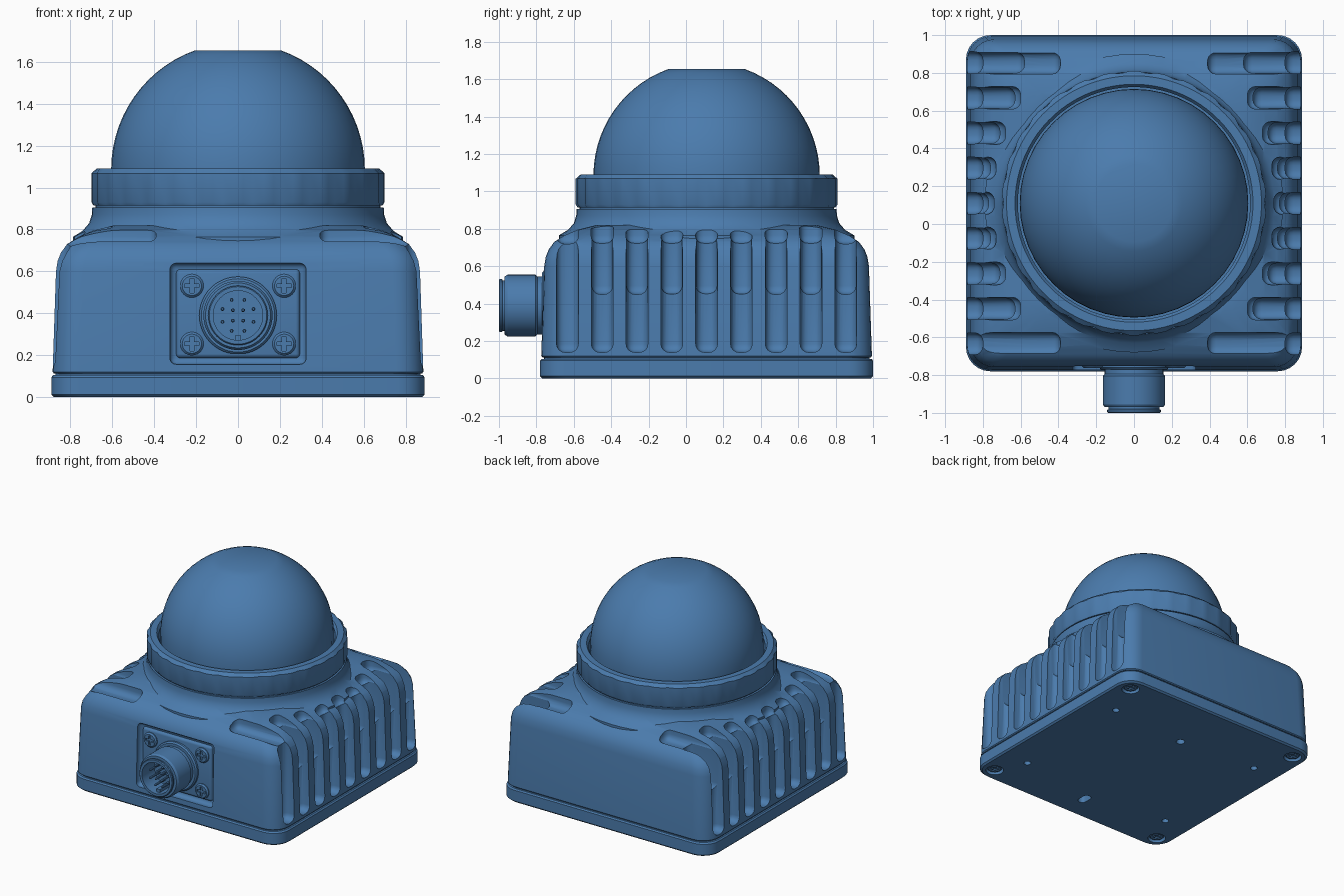
import bpy, bmesh, math
from mathutils import Matrix

CY = 0.11  # housing centre along y

if "Cube" in bpy.data.objects:
    bpy.data.objects.remove(bpy.data.objects["Cube"])

blue = bpy.data.materials.new("steel_blue")
blue.use_nodes = True
blue.diffuse_color = (0.07, 0.2, 0.42, 1)
blue.node_tree.nodes["Principled BSDF"].inputs["Base Color"].default_value = (0.07, 0.2, 0.42, 1)


def finish(name, bm, loc=(0, 0, 0), rot_x=0):
    bmesh.ops.remove_doubles(bm, verts=bm.verts, dist=1e-5)
    bmesh.ops.recalc_face_normals(bm, faces=bm.faces)
    mesh = bpy.data.meshes.new(name)
    bm.to_mesh(mesh)
    bm.free()
    mesh.materials.append(blue)
    ob = bpy.data.objects.new(name, mesh)
    ob.location = loc
    ob.rotation_euler.x = rot_x
    bpy.context.collection.objects.link(ob)
    return ob


def bridge(bm, rings):
    for a, b in zip(rings, rings[1:]):
        for i in range(len(a)):
            j = (i + 1) % len(a)
            bm.faces.new((a[i], a[j], b[j], b[i]))


def lathe(name, profile, n=64, loc=(0, 0, 0), rot_x=0, notch=None):
    """Revolve (radius, height) points; notch(i, r) may change the radius."""
    bm = bmesh.new()
    rings = []
    for r, z in profile:
        ring = []
        for i in range(n):
            a = 2 * math.pi * i / n
            q = notch(i, r) if notch else r
            ring.append(bm.verts.new((q * math.cos(a), q * math.sin(a), z)))
        rings.append(ring)
    bridge(bm, rings)
    return finish(name, bm, loc, rot_x)


def loft(name, levels, half=0.89, radius=0.13, steps=6):
    """Stack rounded rectangles given as (inset, height)."""
    bm = bmesh.new()
    rings = []
    for inset, z in levels:
        c = half - inset - radius
        ring = []
        for k, (sx, sy) in enumerate([(1, 1), (-1, 1), (-1, -1), (1, -1)]):
            for s in range(steps + 1):
                a = (k + s / steps) * math.pi / 2
                ring.append(bm.verts.new((sx * c + radius * math.cos(a),
                                          CY + sy * c + radius * math.sin(a), z)))
        rings.append(ring)
    bridge(bm, rings)
    bm.faces.new(rings[0])
    bm.faces.new(rings[-1])
    return finish(name, bm)


def boxes(name, bounds, bevel=0.0, loc=(0, 0, 0)):
    """One mesh of bevelled boxes given as (x0, x1, y0, y1, z0, z1)."""
    bm = bmesh.new()
    for x0, x1, y0, y1, z0, z1 in bounds:
        mid = Matrix.Translation(((x0 + x1) / 2, (y0 + y1) / 2, (z0 + z1) / 2))
        bmesh.ops.create_cube(bm, size=1, matrix=mid @ Matrix.Diagonal((x1 - x0, y1 - y0, z1 - z0, 1)))
    if bevel:
        bmesh.ops.bevel(bm, geom=bm.edges[:], offset=bevel, segments=4, profile=0.5, affect='EDGES')
    return finish(name, bm, loc)


def boolean(target, cutter, operation='DIFFERENCE'):
    cutter.hide_render = True
    bpy.context.view_layer.update()
    mod = target.modifiers.new("cut", 'BOOLEAN')
    mod.object, mod.operation, mod.solver = cutter, operation, 'EXACT'
    mod.use_self = True
    bpy.context.view_layer.objects.active = target
    bpy.ops.object.modifier_apply(modifier=mod.name)
    bpy.data.objects.remove(cutter)


# Base plate and housing shell
base = loft("base_plate", [(0.012, 0), (0, 0.012), (0, 0.095), (0.008, 0.105)])
gasket = loft("gasket", [(0.02, 0.09), (0.02, 0.13)])
body = loft("housing", [(0.012, 0.113), (0.006, 0.12), (0.022, 0.6), (0.03, 0.65), (0.046, 0.69),
                        (0.075, 0.73), (0.13, 0.765), (0.2, 0.795), (0.3, 0.82)])
neck = lathe("neck", [(0, 0.6), (0.79, 0.6), (0.79, 0.765), (0.74, 0.795), (0.71, 0.83),
                      (0.697, 0.87), (0.695, 0.905), (0, 0.905)], loc=(0, CY, 0))
boolean(body, neck, 'UNION')

# Cooling slots: side groove, deep pocket and roof channel
ends = [0.74, 0.73, 0.68, 0.6, 0.39]
grooves, pockets, channels = [], [], []
for i in range(-4, 5):
    y = CY + 0.186 * i
    end = ends[abs(i)]
    deep = 0.58 if abs(i) == 4 else end + 0.03
    for s in (-1, 1):
        def slot(x, w, z):
            xs = sorted((s * x, s * 1.1))
            return (*xs, y - w, y + w, z, 1.1)
        grooves.append(slot(0.8, 0.058, 0.14))
        if i != -4:
            pockets.append(slot(deep, 0.055, 0.45))
        channels.append(slot(end, 0.06, 0.72))
for name, group in (("grooves", grooves), ("pockets", pockets), ("channels", channels)):
    boolean(body, boxes(name, group, 0.045))

# Recessed connector panel
boolean(body, boxes("panel_recess", [(-0.325, 0.325, -1, -0.725, 0.157, 0.64)], 0.03))
panel = boxes("connector_panel", [(-0.295, 0.295, -0.745, -0.68, 0.187, 0.61)], 0.02)

# Underside holes
for x in (-1, 1):
    for y in (-1, 1):
        boolean(base, lathe("screw_hole", [(0, -0.1), (0.065, -0.1), (0.065, 0.035), (0, 0.035)], 24,
                            (x * 0.775, CY + y * 0.775, 0)))
        boolean(base, lathe("mount_hole", [(0, -0.1), (0.026, -0.1), (0.026, 0.07), (0, 0.07)], 20,
                            (x * 0.66, 0.075 + y * 0.505, 0)))
boolean(base, lathe("locating_hole", [(0, -0.1), (0.032, -0.1), (0.032, 0.07), (0, 0.07)], 20, (0, 0.53, 0)))
boolean(base, boxes("locating_slot", [(-0.032, 0.032, -0.62, -0.51, -0.1, 0.07)], 0.028))

# Threaded retaining ring with grip notches
lathe("retaining_ring", [(0.615, 0.915), (0.615, 1.07), (0.63, 1.09), (0.675, 1.09), (0.7, 1.068),
                         (0.7, 0.93), (0.69, 0.915), (0.615, 0.915)], 90, (0, CY, 0),
      notch=lambda i, r: 0.69 if r == 0.7 and i % 3 == 0 else r)
lathe("ring_seal", [(0, 0.89), (0.68, 0.89), (0.68, 0.93), (0, 0.93)], loc=(0, CY, 0))

# Dome with flat top
R, top = 0.605, 0.205
limit = math.acos(top / R)
arc = [(R * math.cos(limit * k / 14), 1.085 + R * math.sin(limit * k / 14)) for k in range(15)]
lathe("dome", [(0, 0.92), (R, 0.92)] + arc + [(0, arc[-1][1])], 48, (0, CY, 0))

# Round connector, axis along -y
front = math.pi / 2
lathe("connector", [(0, 0), (0.185, 0), (0.185, 0.03), (0.175, 0.04), (0.155, 0.04), (0.155, 0.065),
                    (0.165, 0.075), (0.165, 0.225), (0.155, 0.24), (0.135, 0.24), (0.135, 0.25),
                    (0.142, 0.255), (0.142, 0.265), (0.137, 0.27), (0.118, 0.27), (0.118, 0.12),
                    (0, 0.12)], 48, (0, -0.73, 0.39), front)
boxes("connector_key", [(-0.015, 0.015, -0.97, -0.84, 0.27, 0.295)])
for count, radius in ((8, 0.08), (4, 0.035)):
    for k in range(count):
        a = 2 * math.pi * (k + 0.5) / count
        lathe("contact_pin", [(0, 0), (0.009, 0), (0.009, 0.12), (0.005, 0.13), (0, 0.13)], 10,
              (radius * math.cos(a), -0.84, 0.39 + radius * math.sin(a)), front)

# Cross-head screws on the panel and the underside
head = lathe("panel_screw", [(0, -0.02), (0.056, -0.02), (0.056, 0.01), (0.046, 0.02), (0, 0.02)], 24)
boolean(head, boxes("cross", [(-0.035, 0.035, -0.009, 0.009, 0.008, 0.1),
                              (-0.009, 0.009, -0.035, 0.035, 0.008, 0.1)]))
places = [("panel_screw", (x * 0.22, -0.742, 0.393 + z * 0.138), front) for x in (-1, 1) for z in (-1, 1)]
places += [("base_screw", (x * 0.775, CY + y * 0.775, 0.03), math.pi) for x in (-1, 1) for y in (-1, 1)]
for name, loc, rot in places:
    screw = bpy.data.objects.new(name, head.data)
    screw.location, screw.rotation_euler.x = loc, rot
    bpy.context.collection.objects.link(screw)
bpy.data.objects.remove(head)

# Smooth shading with sharp edges kept
for ob in bpy.context.scene.objects:
    if ob.type == 'MESH':
        ob.select_set(True)
        bpy.context.view_layer.objects.active = ob
bpy.ops.object.shade_smooth_by_angle(angle=math.radians(30))
